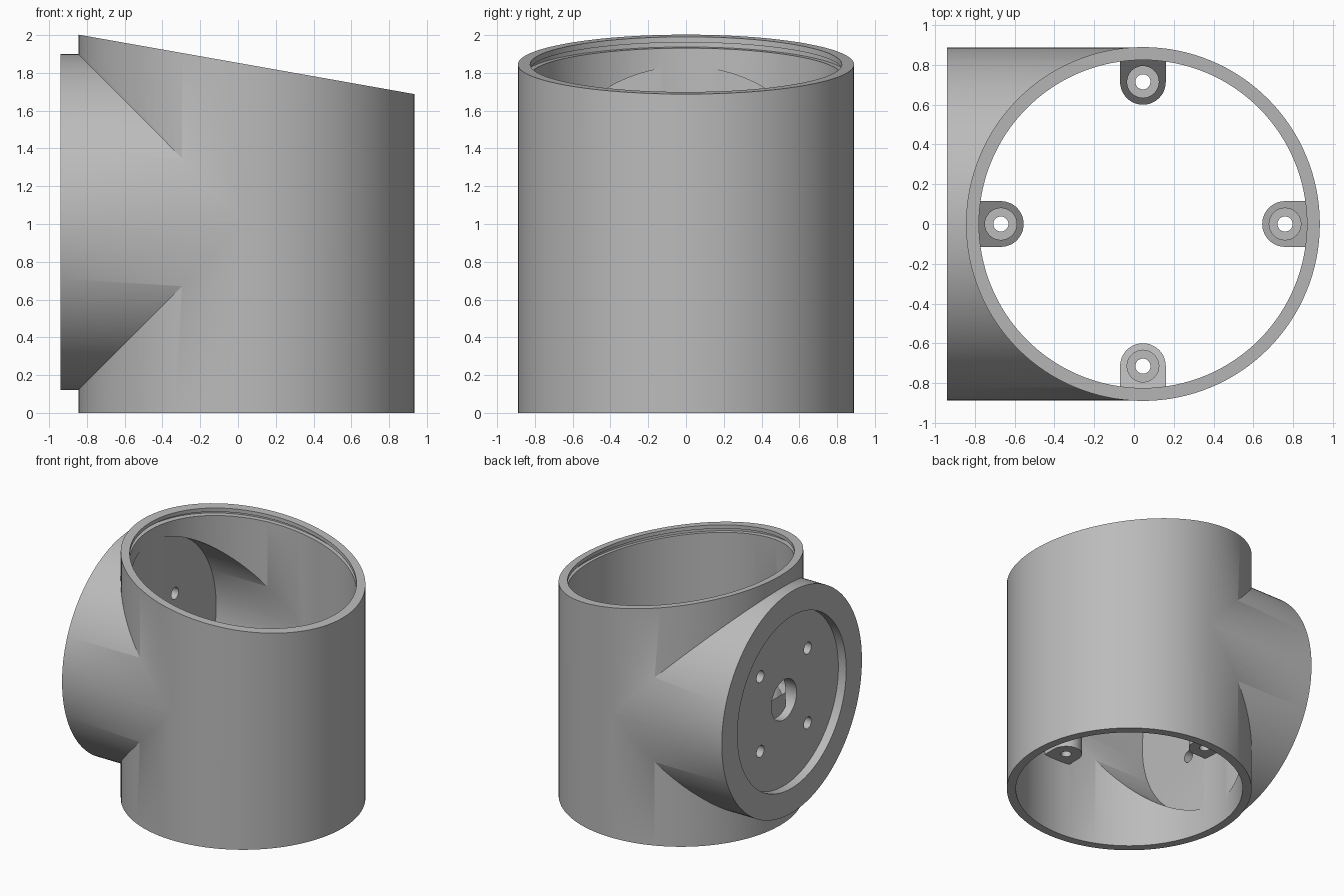
import bpy, bmesh, math
from mathutils import Matrix, Vector

old = bpy.data.objects.get("Cube")
if old:
    bpy.data.objects.remove(old)

grey = bpy.data.materials.new("mid_grey")
grey.use_nodes = True
grey.diffuse_color = (0.5, 0.5, 0.5, 1)
grey.node_tree.nodes["Principled BSDF"].inputs["Base Color"].default_value = (0.5, 0.5, 0.5, 1)

CX, CZ = 0.045, 1.01           # pipe axis and branch axis
OUTER, BORE = 0.89, 0.825
TOP, SLOPE = 1.845, -0.177     # slanted rim


def make_object(name, bm):
    bmesh.ops.recalc_face_normals(bm, faces=bm.faces)
    mesh = bpy.data.meshes.new(name)
    bm.to_mesh(mesh)
    bm.free()
    mesh.materials.append(grey)
    obj = bpy.data.objects.new(name, mesh)
    bpy.context.collection.objects.link(obj)
    return obj


def rod(name, start, end, radius, sides=128, slant=(0, 0)):
    """Cylinder between two points; slant tilts its lower and upper ends."""
    a, b = Vector(start), Vector(end)
    axis = b - a
    turn = axis.to_track_quat('Z', 'Y').to_matrix().to_4x4()
    bm = bmesh.new()
    bmesh.ops.create_cone(bm, cap_ends=True, segments=sides, radius1=radius,
                          radius2=radius, depth=axis.length,
                          matrix=Matrix.Translation((a + b) / 2) @ turn)
    middle = (a.z + b.z) / 2
    for v in bm.verts:
        v.co.z += slant[v.co.z > middle] * (v.co.x - a.x)
    return make_object(name, bm)


def combine(target, tool, operation):
    bpy.context.view_layer.objects.active = target
    mod = target.modifiers.new(operation.lower(), 'BOOLEAN')
    mod.operation, mod.solver, mod.object = operation, 'EXACT', tool
    bpy.ops.object.modifier_apply(modifier=mod.name)
    bpy.data.objects.remove(tool)


def boss(angle):
    """Rounded lug whose top slopes up toward the wall."""
    half, low, reach = 0.115, 0.61, 0.715
    outline = [(0.85, half)]
    for i in range(25):
        t = math.pi / 2 + math.pi * i / 24
        outline.append((reach + half * math.cos(t), half * math.sin(t)))
    outline.append((0.85, -half))
    bm = bmesh.new()
    base = bm.faces.new([bm.verts.new((x, y, low)) for x, y in outline])
    top = bmesh.ops.extrude_face_region(bm, geom=[base])["geom"]
    for v in top:
        if isinstance(v, bmesh.types.BMVert):
            v.co.z = low + 0.15 + (v.co.x - (reach - half))
    bm.transform(Matrix.Translation((CX, 0, 0)) @ Matrix.Rotation(angle, 4, 'Z'))
    return make_object("boss", bm)


# Outer pipe with equal-width side branch
body = rod("pipe_body", (CX, 0, 0), (CX, 0, TOP), OUTER, slant=(0, SLOPE))
combine(body, rod("branch", (CX, 0, CZ), (-0.94, 0, CZ), OUTER - 0.001), 'UNION')

# Through bore and branch cavity, leaving an end plate
combine(body, rod("bore", (CX, 0, -0.2), (CX, 0, 2.4), BORE), 'DIFFERENCE')
combine(body, rod("cavity", (CX, 0, CZ), (-0.77, 0, CZ), BORE - 0.002), 'DIFFERENCE')

# Groove just under the slanted rim
combine(body, rod("groove", (CX, 0, TOP - 0.06), (CX, 0, TOP - 0.03), BORE + 0.035,
                  slant=(SLOPE, SLOPE)), 'DIFFERENCE')

# Recess, centre hole and four bolt holes in the end plate
combine(body, rod("recess", (-1.1, 0, CZ), (-0.87, 0, CZ), 0.69), 'DIFFERENCE')
combine(body, rod("centre_hole", (-1.1, 0, CZ), (-0.7, 0, CZ), 0.16, 48), 'DIFFERENCE')
for sy in (-0.3, 0.3):
    for sz in (-0.3, 0.3):
        combine(body, rod("bolt_hole", (-1.1, sy, CZ + sz), (-0.7, sy, CZ + sz), 0.047, 32),
                'DIFFERENCE')

# Four inner mounting lugs with counterbored screw holes
for k in range(4):
    angle = k * math.pi / 2
    x, y = CX + 0.715 * math.cos(angle), 0.715 * math.sin(angle)
    lug = boss(angle)
    combine(lug, rod("screw_hole", (x, y, 0.5), (x, y, 1.2), 0.038, 32), 'DIFFERENCE')
    combine(lug, rod("counterbore", (x, y, 0.71), (x, y, 1.2), 0.08, 32), 'DIFFERENCE')
    combine(body, lug, 'UNION')

bpy.ops.object.select_all(action='DESELECT')
body.select_set(True)
bpy.context.view_layer.objects.active = body
bpy.ops.object.shade_smooth_by_angle(angle=math.radians(30))
